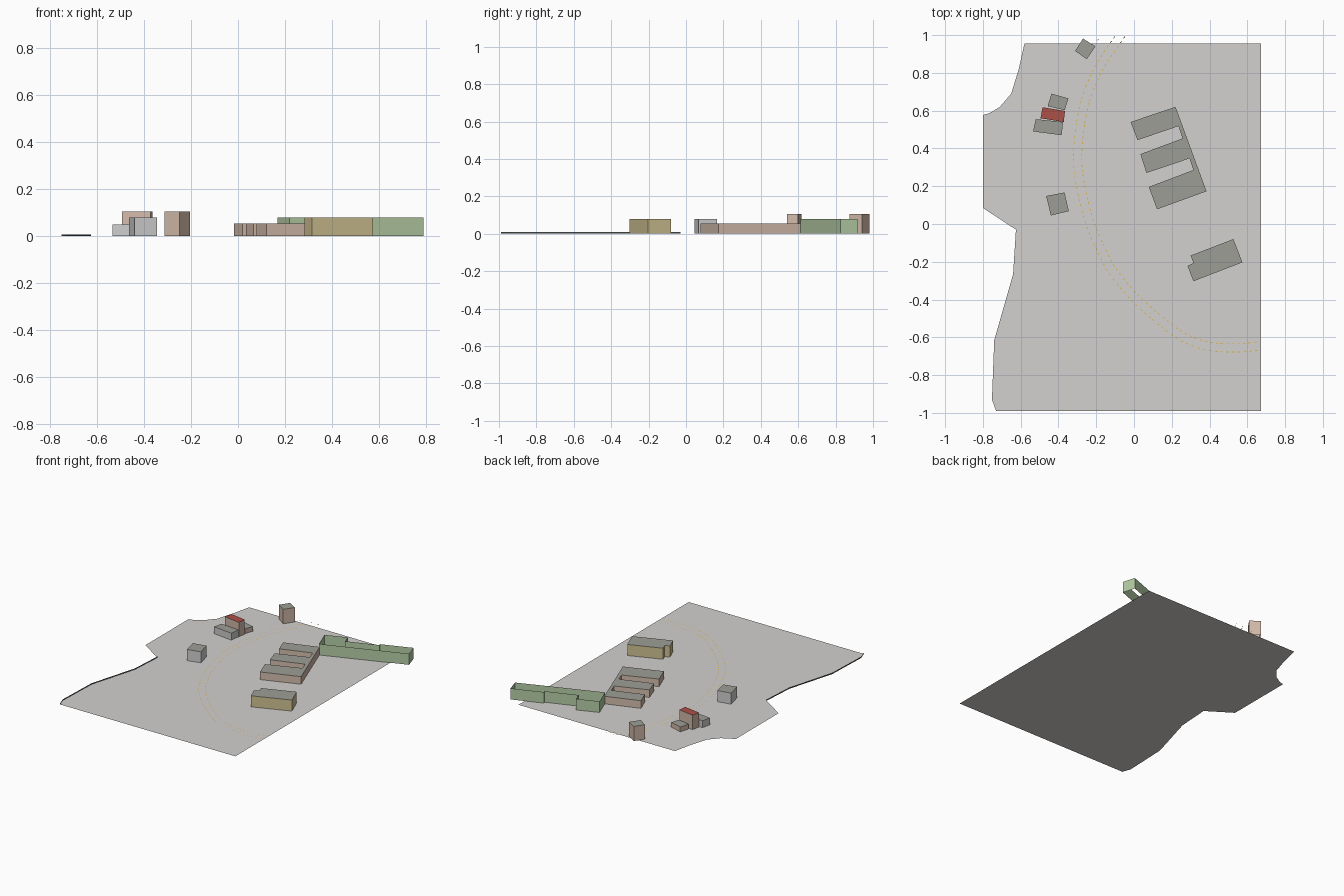
import bpy, bmesh
from mathutils import Vector

cube = bpy.data.objects.get("Cube")
if cube:
    bpy.data.objects.remove(cube, do_unlink=True)


def material(name, rgb):
    """Flat colour given as 0-255 display values, stored linear."""
    lin = [((c / 255 + 0.055) / 1.055) ** 2.4 for c in rgb]
    m = bpy.data.materials.new(name)
    m.use_nodes = True
    m.diffuse_color = (*lin, 1)
    bsdf = next(n for n in m.node_tree.nodes if n.type == 'BSDF_PRINCIPLED')
    bsdf.inputs["Base Color"].default_value = (*lin, 1)
    return m


PAVING = material("pale paving", (212, 209, 207))
ROOF = material("roof grey", (158, 158, 151))
RED = material("roof red", (174, 80, 72))
TAN = material("tan wall", (211, 187, 170))
GREY = material("grey wall", (206, 206, 206))
OCHRE = material("ochre wall", (206, 191, 144))
GREEN = material("green wall", (180, 204, 164))
YELLOW = material("lane yellow", (222, 178, 60))
DARK = material("dark kerb", (95, 98, 102))


def finish(name, bm, mats):
    mesh = bpy.data.meshes.new(name)
    bm.to_mesh(mesh)
    bm.free()
    for m in mats:
        mesh.materials.append(m)
    obj = bpy.data.objects.new(name, mesh)
    bpy.context.collection.objects.link(obj)
    return obj


def walls(bm, pts, height, closed=True):
    """Raise vertical faces along a plan outline; return the top vertices."""
    low = [bm.verts.new((x, y, 0)) for x, y in pts]
    top = [bm.verts.new((x, y, height)) for x, y in pts]
    n = len(pts)
    for i in range(n if closed else n - 1):
        j = (i + 1) % n
        bm.faces.new((low[i], low[j], top[j], top[i]))
    return top


def building(name, pts, height, wall, roof=None):
    """Counter-clockwise outline raised to a flat roof, or left open."""
    area = sum(a[0] * b[1] - b[0] * a[1] for a, b in zip(pts, pts[1:] + pts[:1]))
    if area < 0:
        pts = pts[::-1]
    bm = bmesh.new()
    top = walls(bm, pts, height)
    if roof:
        bm.faces.new(top).material_index = 1
    return finish(name, bm, [wall, roof] if roof else [wall])


# Ground sheet with its uneven western edge
west_edge = [(-0.625, -0.03), (-0.64, -0.265), (-0.74, -0.615),
             (-0.752, -0.93), (-0.73, -0.99)]
outline = [(0.672, -0.99), (0.672, 0.955), (-0.58, 0.955), (-0.61, 0.82),
           (-0.65, 0.69), (-0.71, 0.62), (-0.765, 0.587), (-0.8, 0.577),
           (-0.8, 0.085)] + west_edge
bm = bmesh.new()
bm.faces.new([bm.verts.new((x, y, 0)) for x, y in outline])
finish("ground", bm, [PAVING])

# Low kerb along part of the western edge
bm = bmesh.new()
walls(bm, west_edge, 0.008, closed=False)
finish("west_kerb", bm, [DARK])

# Three-winged block
building("winged_block", [
    (-0.018, 0.54), (0.22, 0.62), (0.384, 0.173), (0.122, 0.078),
    (0.078, 0.196), (0.315, 0.286), (0.294, 0.347), (0.066, 0.27),
    (0.034, 0.37), (0.257, 0.453), (0.235, 0.518), (0.0185, 0.444)],
    0.055, TAN, ROOF)

# Ochre hall with a small notch
building("ochre_hall", [
    (0.3, -0.167), (0.526, -0.08), (0.574, -0.203), (0.315, -0.303),
    (0.283, -0.222), (0.315, -0.207)], 0.08, OCHRE, ROOF)

# Small western buildings
building("north_tower", [(-0.27, 0.982), (-0.204, 0.94), (-0.25, 0.873),
                         (-0.312, 0.916)], 0.105, TAN, ROOF)
building("low_house", [(-0.437, 0.69), (-0.347, 0.665), (-0.367, 0.603),
                       (-0.457, 0.624)], 0.035, TAN, ROOF)
building("red_roof_house", [(-0.484, 0.618), (-0.365, 0.598), (-0.372, 0.54),
                            (-0.495, 0.56)], 0.105, TAN, RED)
building("grey_shed", [(-0.52, 0.555), (-0.376, 0.54), (-0.383, 0.47),
                       (-0.534, 0.49)], 0.05, GREY, ROOF)
building("grey_house", [(-0.465, 0.148), (-0.368, 0.167), (-0.345, 0.068),
                        (-0.44, 0.045)], 0.08, GREY, ROOF)

# Long roofless green enclosure, stepped along its north side
building("green_enclosure", [
    (0.219, 0.612), (0.79, 0.826), (0.762, 0.917), (0.55, 0.838),
    (0.555, 0.825), (0.335, 0.745), (0.318, 0.804), (0.168, 0.748)],
    0.08, GREEN)

# Curved road: smooth centre line sampled at even steps
control = [Vector(p) for p in (
    (-0.07, 1.0), (-0.18, 0.835), (-0.255, 0.66), (-0.293, 0.45),
    (-0.293, 0.265), (-0.24, 0.025), (-0.17, -0.143), (-0.11, -0.254),
    (0, -0.386), (0.11, -0.487), (0.25, -0.593), (0.385, -0.645),
    (0.54, -0.656), (0.67, -0.645))]


def sample_path(pts, step):
    dense = []
    ext = [2 * pts[0] - pts[1]] + pts + [2 * pts[-1] - pts[-2]]
    for a, b, c, d in zip(ext, ext[1:], ext[2:], ext[3:]):
        for k in range(20):
            t = k / 20
            dense.append(0.5 * (2 * b + (c - a) * t + (2 * a - 5 * b + 4 * c - d) * t * t
                                + (3 * b - a - 3 * c + d) * t ** 3))
    out, travelled = [], step
    for p, q in zip(dense, dense[1:]):
        travelled += (q - p).length
        if travelled >= step:
            travelled -= step
            out.append((p, (q - p).normalized()))
    return out


def dashes(name, offset, length, width, step, mat):
    bm = bmesh.new()
    for p, along in sample_path(control, step):
        side = Vector((-along.y, along.x))
        mid = p + side * offset
        if mid.y > 0.998 or mid.x > 0.67:
            continue
        corners = [mid + along * (u * length / 2) + side * (v * width / 2)
                   for u, v in ((-1, -1), (1, -1), (1, 1), (-1, 1))]
        bm.faces.new([bm.verts.new((c.x, c.y, 0.002)) for c in corners])
    return finish(name, bm, [mat])


for label, sign in (("inner", 1), ("outer", -1)):
    dashes(label + "_lane_dashes", sign * 0.022, 0.012, 0.004, 0.03, YELLOW)
    dashes(label + "_edge_dashes", sign * 0.085, 0.012, 0.003, 0.03, PAVING)
